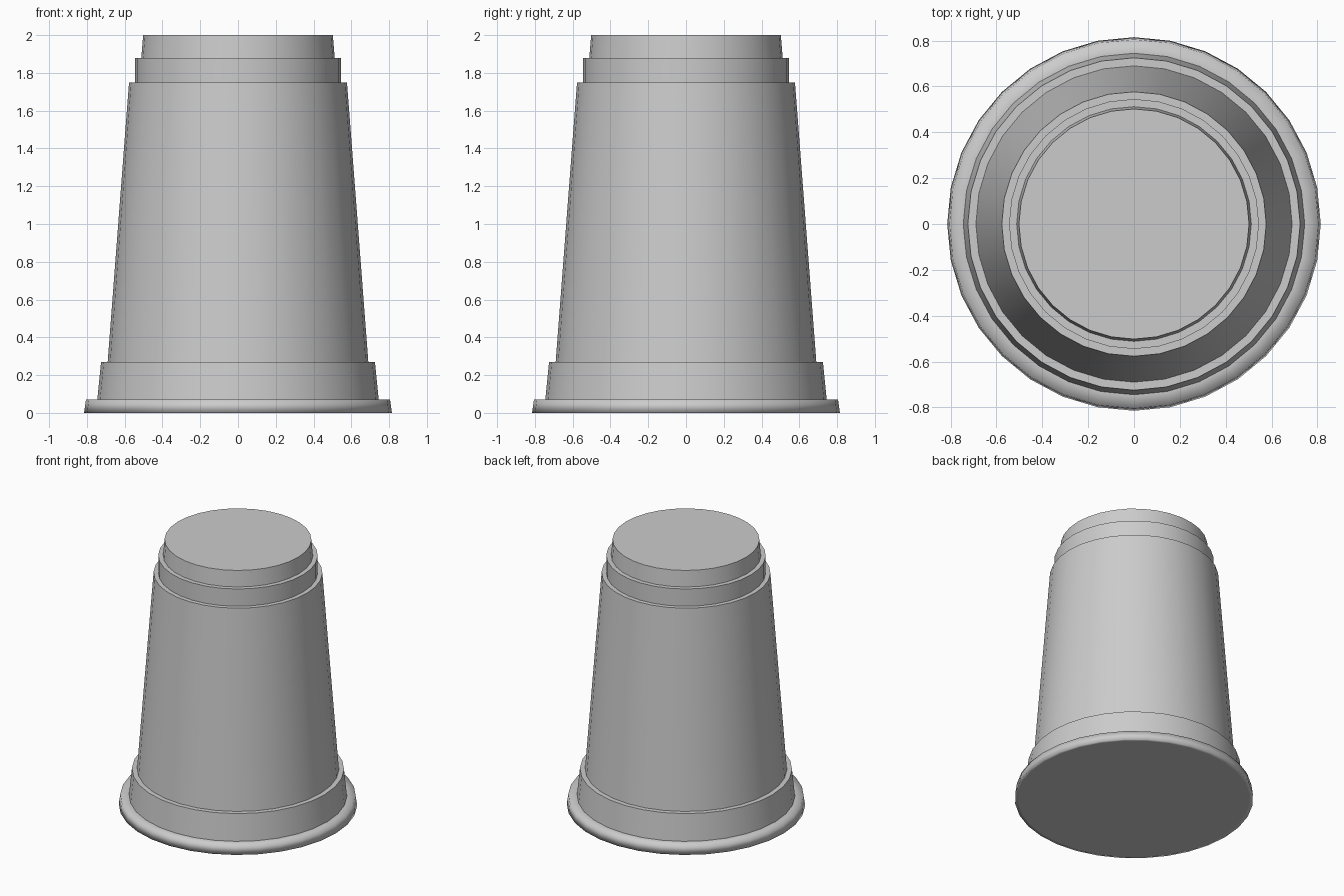
import bpy, bmesh
from math import cos, sin, tau

cube = bpy.data.objects.get("Cube")
if cube:
    bpy.data.objects.remove(cube)

SIDES = 32

grey = bpy.data.materials.new("light grey plastic")
grey.use_nodes = True
colour = (0.6, 0.6, 0.6, 1)
grey.diffuse_color = colour
grey.node_tree.nodes["Principled BSDF"].inputs["Base Color"].default_value = colour

# Stepped outline of the upturned cup, from base to top: radius, height, sharp crease
profile = [
    (0.79, 0.0, False), (0.815, 0.0, False), (0.805, 0.07, False),  # soft rim
    (0.745, 0.07, True), (0.725, 0.27, True),   # lower band
    (0.69, 0.27, True), (0.577, 1.75, True),    # tapered wall
    (0.545, 1.75, True), (0.545, 1.88, True),   # upper band
    (0.512, 1.88, True), (0.502, 2.0, True),    # foot
]

bm = bmesh.new()
rings = []
for radius, height, _ in profile:
    rings.append([bm.verts.new((radius * cos(tau * i / SIDES),
                                radius * sin(tau * i / SIDES), height))
                  for i in range(SIDES)])

# Walls and ledges
for low, high in zip(rings, rings[1:]):
    for i in range(SIDES):
        j = (i + 1) % SIDES
        bm.faces.new((low[i], low[j], high[j], high[i])).smooth = True

# Closed base and top
bm.faces.new(rings[0][::-1]).smooth = True
bm.faces.new(rings[-1]).smooth = True

# Crisp creases at the steps, soft shading round the rim
for ring, (_, _, sharp) in zip(rings, profile):
    for i in range(SIDES):
        bm.edges.get((ring[i], ring[(i + 1) % SIDES])).smooth = not sharp

mesh = bpy.data.meshes.new("cup")
bm.to_mesh(mesh)
bm.free()
mesh.materials.append(grey)
cup = bpy.data.objects.new("cup", mesh)
bpy.context.collection.objects.link(cup)
